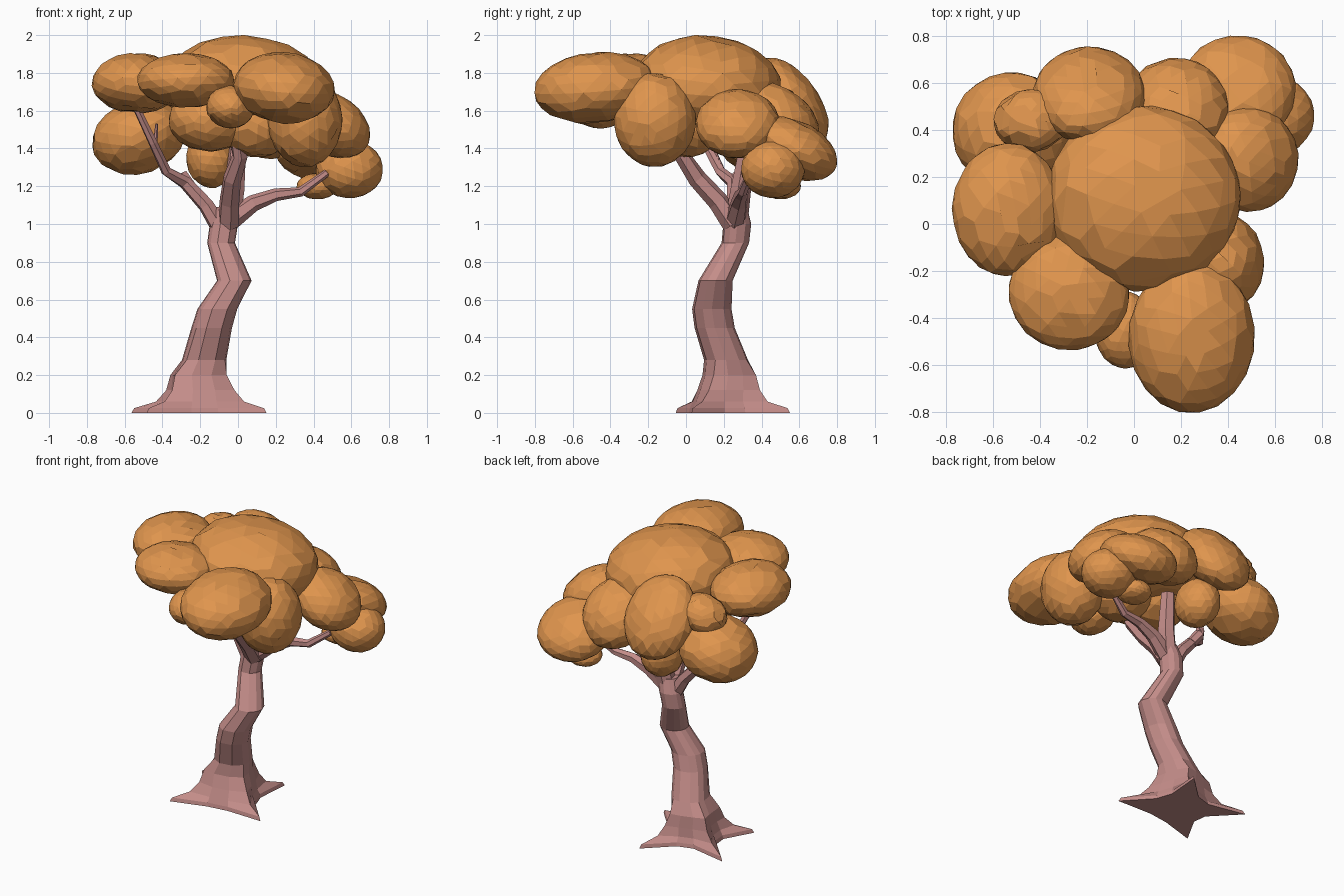
import bpy, bmesh, math, random
from mathutils import Vector, Matrix

if "Cube" in bpy.data.objects:
    bpy.data.objects.remove(bpy.data.objects["Cube"])

random.seed(4)


def material(name, rgb):
    m = bpy.data.materials.new(name)
    m.diffuse_color = (*rgb, 1)
    m.use_nodes = True
    m.node_tree.nodes["Principled BSDF"].inputs["Base Color"].default_value = m.diffuse_color
    return m


LEAF = material("orange leaves", (0.74, 0.30, 0.075))
BARK = material("pink brown bark", (0.55, 0.265, 0.25))


def finish(bm, name, mat):
    bmesh.ops.recalc_face_normals(bm, faces=bm.faces)
    me = bpy.data.meshes.new(name)
    bm.to_mesh(me)
    bm.free()
    me.materials.append(mat)
    ob = bpy.data.objects.new(name, me)
    bpy.context.collection.objects.link(ob)


def loft(name, rings, mat):
    """Skin a list of equal-length point rings and cap both ends."""
    bm = bmesh.new()
    loops = [[bm.verts.new(p) for p in r] for r in rings]
    n = len(loops[0])
    for a, b in zip(loops, loops[1:]):
        for i in range(n):
            j = (i + 1) % n
            bm.faces.new((a[i], a[j], b[j], b[i]))
    bm.faces.new(loops[0][::-1])
    bm.faces.new(loops[-1])
    finish(bm, name, mat)


def branch(name, path, sides=6):
    """Tapered tube through (x, y, z, radius) points."""
    pts = [Vector(p[:3]) for p in path]
    rings = []
    for k, p in enumerate(pts):
        d = (pts[min(k + 1, len(pts) - 1)] - pts[max(k - 1, 0)]).normalized()
        u = d.cross(Vector((0.3, 1, 0.1))).normalized()
        v = d.cross(u)
        rings.append([p + path[k][3] * (u * math.cos(t) + v * math.sin(t))
                      for t in (2 * math.pi * i / sides for i in range(sides))])
    loft(name, rings, BARK)


# trunk: flared base with four root tips, then a winding stem
root_angles = [-26, 64, 150, 222]
root_reach = [0.39, 0.39, 0.42, 0.38]
angles = []
for i in range(4):
    a0, a1 = root_angles[i], root_angles[(i + 1) % 4]
    span = (a1 - a0) % 360
    angles += [math.radians(a0 + span * f) for f in (0, 0.3, 0.7)]

# z, centre x, centre y, valley radius, how far the roots reach (0..1)
levels = [(0.0, -0.2, 0.2, 0.19, 1), (0.025, -0.2, 0.2, 0.185, 0.93),
          (0.06, -0.2, 0.2, 0.17, 0.4), (0.12, -0.2, 0.21, 0.155, 0.2),
          (0.2, -0.21, 0.22, 0.137, 0.12), (0.28, -0.18, 0.21, 0.118, 0.02),
          (0.45, -0.14, 0.15, 0.108, 0), (0.55, -0.11, 0.135, 0.106, 0),
          (0.7, -0.02, 0.155, 0.092, 0), (0.9, -0.09, 0.26, 0.074, 0),
          (1.0, -0.075, 0.27, 0.075, 0), (1.09, -0.05, 0.26, 0.064, 0)]
rings = []
for z, cx, cy, r, reach in levels:
    ring = []
    for i, a in enumerate(angles):
        rad = r
        if i % 3 == 0:
            rad += (root_reach[i // 3] - r) * reach
        ring.append((cx + rad * math.cos(a), cy + rad * math.sin(a), z))
    rings.append(ring)
loft("trunk", rings, BARK)

# branches
branch("front_branch", [(-.05, .25, 1.0, .06), (-.045, .17, 1.12, .055), (-.03, .06, 1.24, .05),
                        (.01, -.02, 1.36, .042), (-.02, -.1, 1.56, .038)])
branch("left_branch", [(-.09, .26, .97, .05), (-.17, .26, 1.1, .042), (-.28, .25, 1.22, .036),
                       (-.38, .18, 1.28, .028), (-.45, .1, 1.43, .024), (-.54, .04, 1.62, .02)])
branch("left_stub", [(-.25, .26, 1.19, .035), (-.3, .28, 1.26, .035)])
branch("left_twig", [(-.38, .19, 1.28, .02), (-.44, .14, 1.4, .014), (-.43, .12, 1.53, .008)])
branch("right_branch", [(-.04, .26, 1.02, .055), (.08, .28, 1.11, .045), (.2, .29, 1.155, .034),
                        (.33, .3, 1.17, .026), (.47, .34, 1.27, .02)])
branch("back_branch", [(-.045, .27, 1.04, .062), (-.02, .29, 1.18, .056), (.0, .33, 1.42, .045)])

# leaf clumps: centre, radii, tilt about x and y in degrees
clumps = {
    "crown_top": ((.04, .11, 1.735), (.42, .40, .265), (-4, 4)),
    "crown_front_right": ((.245, -.48, 1.72), (.27, .33, .19), (5, 6)),
    "crown_front_left": ((-.275, -.29, 1.76), (.26, .25, .145), (0, 0)),
    "crown_front_small": ((-.04, -.45, 1.62), (.13, .165, .115), (0, 0)),
    "crown_left": ((-.535, .06, 1.745), (.24, .285, .163), (0, 0)),
    "crown_back_left": ((-.525, .40, 1.46), (.255, .25, .195), (-8, -18)),
    "crown_back_left_small": ((-.435, .44, 1.69), (.165, .135, .12), (-10, -10)),
    "crown_back": ((-.19, .55, 1.64), (.24, .28, .155), (-54, 0)),
    "crown_back_right": ((.18, .49, 1.55), (.225, .25, .17), (-40, 0)),
    "crown_far_back_right": ((.44, .57, 1.40), (.25, .25, .15), (-26, 0)),
    "crown_right": ((.49, .275, 1.53), (.23, .225, .16), (0, 33)),
    "crown_far_right": ((.59, .46, 1.29), (.18, .17, .155), (0, 0)),
    "crown_far_right_small": ((.42, .50, 1.2), (.11, .11, .07), (0, 0)),
    "crown_front_lower_right": ((.355, -.165, 1.55), (.2, .22, .25), (0, 0)),
    "crown_inner_left": ((-.15, .0, 1.55), (.22, .22, .17), (0, 0)),
    "crown_inner_right": ((.1, .0, 1.53), (.2, .2, .18), (0, 0)),
    "crown_underside": ((-.14, .45, 1.35), (.135, .16, .16), (0, 0)),
}
for name, (c, r, (tx, ty)) in clumps.items():
    bm = bmesh.new()
    bmesh.ops.create_icosphere(bm, subdivisions=3, radius=1.0)
    spin = Matrix.Rotation(random.uniform(0, 6.28), 3, 'Z') @ Matrix.Rotation(random.uniform(0, 1), 3, 'X')
    tilt = Matrix.Rotation(math.radians(tx), 3, 'X') @ Matrix.Rotation(math.radians(ty), 3, 'Y')
    for v in bm.verts:
        p = spin @ v.co * random.uniform(0.985, 1.005)
        v.co = Vector(c) + tilt @ Vector(p[i] * r[i] for i in range(3))
    # merge nearly flat neighbours into larger facets
    bmesh.ops.dissolve_limit(bm, angle_limit=math.radians(12), verts=bm.verts, edges=bm.edges)
    finish(bm, name, LEAF)
